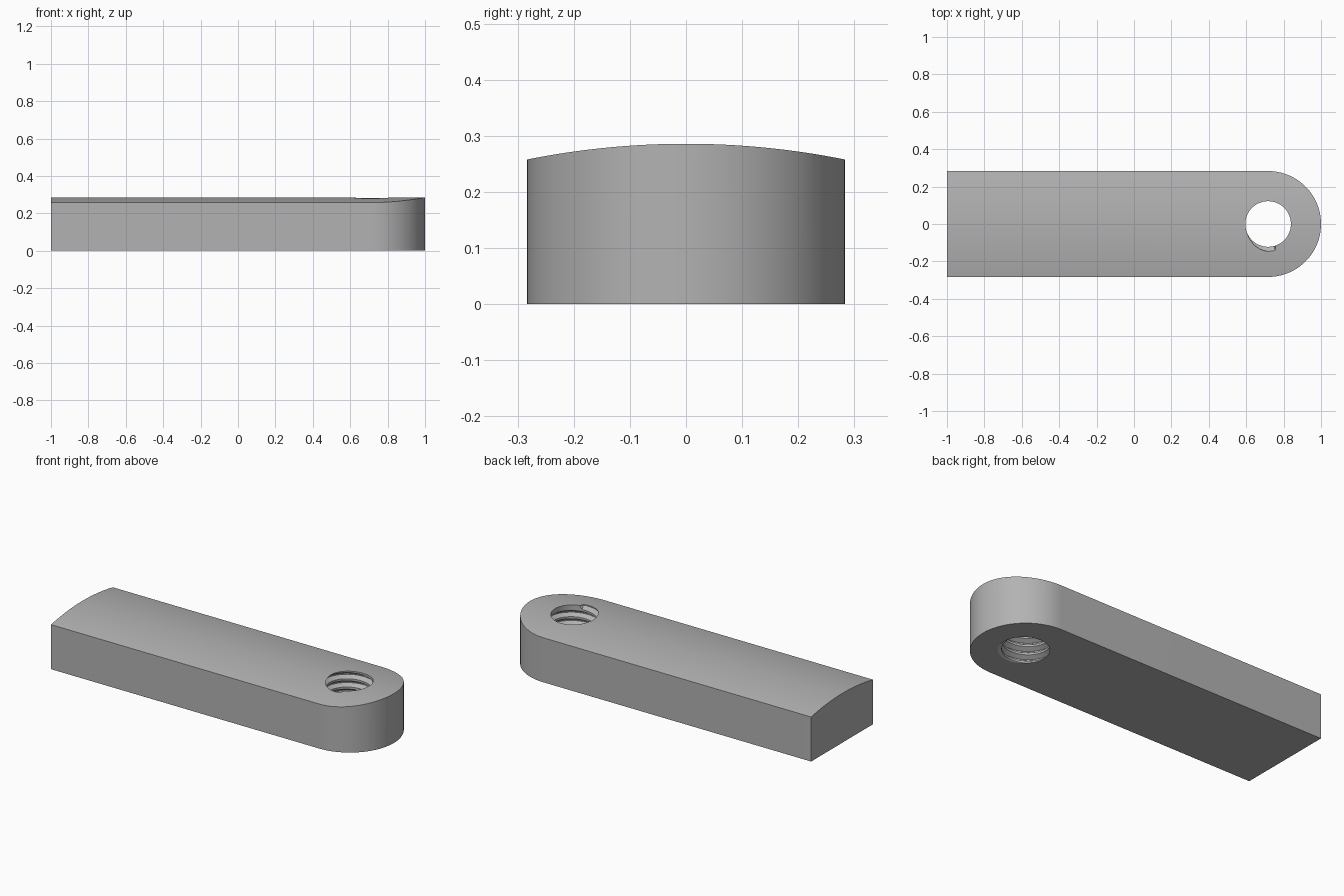
import bpy
import bmesh
import math

HALF = 0.283                 # half width, also the radius of the round end
CX = 1 - HALF                # centre of the round end and hole
TOP, EDGE = 0.286, 0.258     # crown height in the middle and at the sides
PITCH = 0.048
MINOR, MAJOR = 0.122, 0.146
TURNS, SEGS = 10, 72
TAU = math.tau

cube = bpy.data.objects.get("Cube")
if cube:
    bpy.data.objects.remove(cube, do_unlink=True)

steel = bpy.data.materials.new("grey_metal")
steel.use_nodes = True
colour = (0.45, 0.45, 0.45, 1)
steel.diffuse_color = colour
steel.node_tree.nodes["Principled BSDF"].inputs["Base Color"].default_value = colour


def finish(name, bm):
    bmesh.ops.recalc_face_normals(bm, faces=bm.faces)
    mesh = bpy.data.meshes.new(name)
    bm.to_mesh(mesh)
    bm.free()
    mesh.materials.append(steel)
    obj = bpy.data.objects.new(name, mesh)
    bpy.context.collection.objects.link(obj)
    return obj


def prism(name, points, offset):
    bm = bmesh.new()
    face = bm.faces.new([bm.verts.new(p) for p in points])
    new = bmesh.ops.extrude_face_region(bm, geom=[face])["geom"]
    verts = [v for v in new if isinstance(v, bmesh.types.BMVert)]
    bmesh.ops.translate(bm, verts=verts, vec=offset)
    return finish(name, bm)


# Plan outline: straight bar with one round end
angles = [math.pi * (i / 48 - 0.5) for i in range(49)]
outline = [(CX + HALF * math.cos(a), HALF * math.sin(a), 0) for a in angles]
outline += [(-1, HALF, 0), (-1, -HALF, 0)]
body = prism("threaded_bar", outline, (0, 0, 0.4))

# Crowned cross-section that trims the top
rise = TOP - EDGE
radius = (HALF ** 2 + rise ** 2) / (2 * rise)
ys = [-0.36 + 0.72 * i / 48 for i in range(49)]
section = [(-1.2, y, TOP - radius + math.sqrt(radius ** 2 - y * y)) for y in ys]
section += [(-1.2, 0.36, -0.1), (-1.2, -0.36, -0.1)]
crown = prism("crown_cutter", section, (2.4, 0, 0))


def thread_cutter():
    """Solid screw: each turn has a groove, two flanks and a flat."""
    bm = bmesh.new()
    profile = [(0, MAJOR), (0.125, MAJOR), (0.4375, MINOR), (0.6875, MINOR)]
    rows = TURNS * len(profile)
    z0 = 0.275 - PITCH * 7.8
    last_angle = TAU * 7.8
    cols = []
    for c in range(SEGS):
        a = TAU * c / SEGS
        col = []
        for r in range(rows):
            turn, k = divmod(r, len(profile))
            off, rad = profile[k]
            if a + TAU * turn > last_angle:
                rad = MINOR
            z = z0 + PITCH * (turn + off + c / SEGS)
            col.append(bm.verts.new((CX + rad * math.cos(a), rad * math.sin(a), z)))
        cols.append(col)
    # The last column joins the first one turn higher
    n = len(profile)
    for c in range(SEGS):
        nxt = cols[(c + 1) % SEGS]
        shift = n if c == SEGS - 1 else 0
        for r in range(rows - 1 - shift):
            bm.faces.new((cols[c][r], nxt[r + shift],
                          nxt[r + 1 + shift], cols[c][r + 1]))
    # Fan caps at both ends of the screw
    low = [col[0] for col in cols] + cols[0][n:0:-1]
    high = [col[-1] for col in cols] + cols[-1][-2:-n - 2:-1]
    for loop, z in ((low, z0 - 0.1), (high, 0.6)):
        tip = bm.verts.new((CX, 0, z))
        for i, v in enumerate(loop):
            bm.faces.new((v, loop[(i + 1) % len(loop)], tip))
    bmesh.ops.triangulate(bm, faces=bm.faces)
    return finish("thread_cutter", bm)


# Trim the crown, cut the threaded hole, then drop the cutters
cutters = [(crown, "INTERSECT"), (thread_cutter(), "DIFFERENCE")]
for cutter, operation in cutters:
    cutter.hide_render = True
    mod = body.modifiers.new(cutter.name, "BOOLEAN")
    mod.object = cutter
    mod.operation = operation
    mod.solver = "EXACT"
graph = bpy.context.evaluated_depsgraph_get()
body.data = bpy.data.meshes.new_from_object(body.evaluated_get(graph))
body.modifiers.clear()
for cutter, _ in cutters:
    bpy.data.objects.remove(cutter, do_unlink=True)

bpy.ops.object.select_all(action="DESELECT")
body.select_set(True)
bpy.context.view_layer.objects.active = body
bpy.ops.object.shade_smooth_by_angle(angle=math.radians(25))
